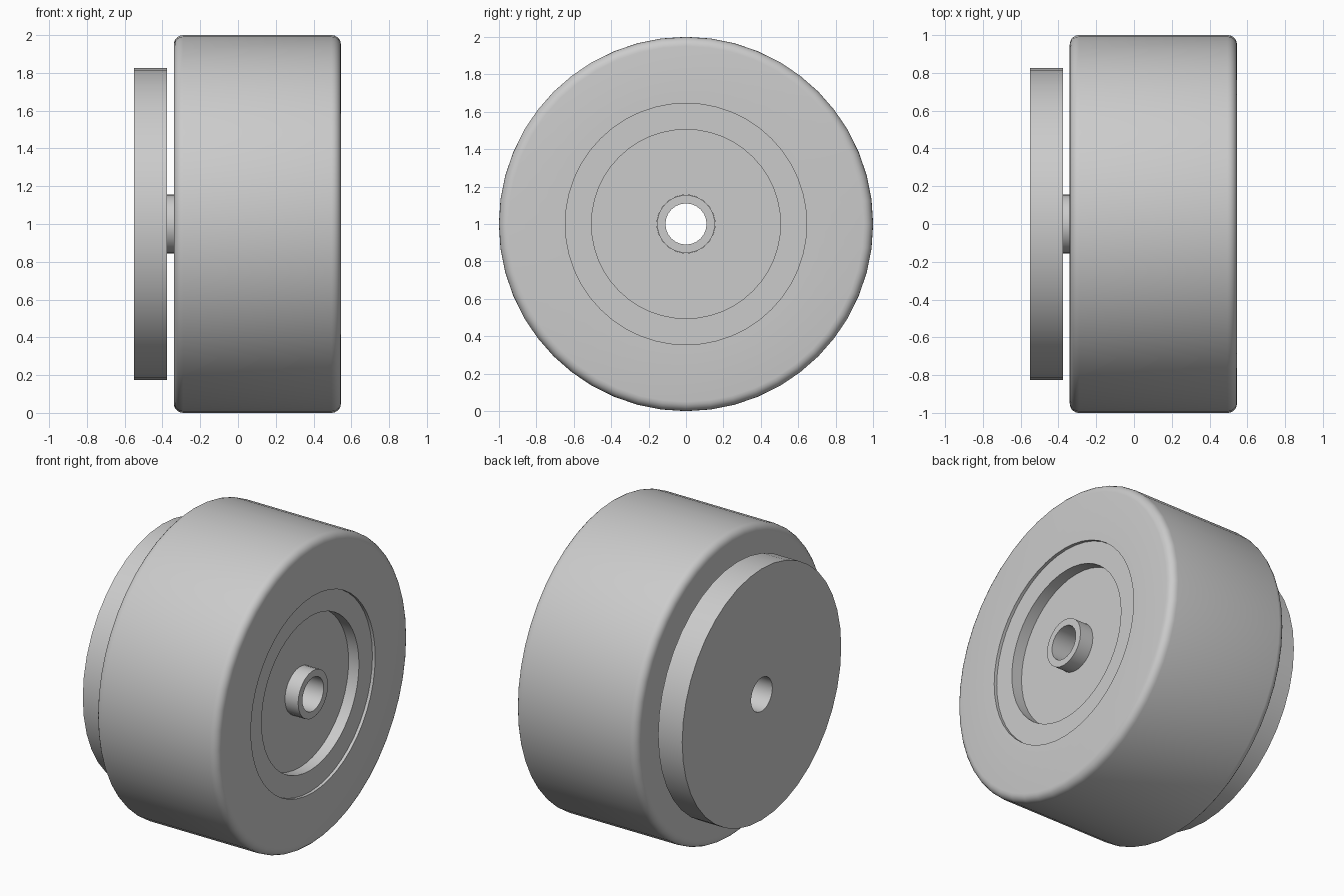
import bpy
import bmesh
import math
from mathutils import Matrix, Vector

cube = bpy.data.objects.get("Cube")
if cube:
    bpy.data.objects.remove(cube, do_unlink=True)

GREY = (0.6, 0.6, 0.6, 1.0)
grey = bpy.data.materials.new("plain grey")
grey.use_nodes = True
grey.diffuse_color = GREY
grey.node_tree.nodes["Principled BSDF"].inputs["Base Color"].default_value = GREY


def lathe(name, profile, sides):
    """Revolve a closed (x, radius) profile around the axle line."""
    bm = bmesh.new()
    rings = []
    for i in range(sides):
        turn = Matrix.Rotation(math.tau * i / sides, 3, "X")
        rings.append([bm.verts.new(turn @ Vector((x, 0, r))) for x, r in profile])
    for i, ring in enumerate(rings):
        after = rings[(i + 1) % sides]
        for j in range(len(profile)):
            k = (j + 1) % len(profile)
            bm.faces.new((ring[j], ring[k], after[k], after[j]))
    bmesh.ops.recalc_face_normals(bm, faces=bm.faces)
    mesh = bpy.data.meshes.new(name)
    bm.to_mesh(mesh)
    bm.free()
    mesh.materials.append(grey)
    obj = bpy.data.objects.new(name, mesh)
    obj.location.z = 1
    bpy.context.collection.objects.link(obj)
    bpy.ops.object.select_all(action="DESELECT")
    obj.select_set(True)
    bpy.context.view_layer.objects.active = obj
    bpy.ops.object.shade_smooth_by_angle(angle=math.radians(30))
    return obj


def arc(x, r, radius, start, steps=5):
    """Quarter-round corner for a profile."""
    angles = [math.radians(start - 90 * s / steps) for s in range(steps + 1)]
    return [(x + radius * math.cos(a), r + radius * math.sin(a)) for a in angles]


BACK, FRONT = -0.34, 0.545
BORE, SLEEVE, DISH, RIM = 0.11, 0.155, 0.505, 0.645
ROUND = 0.05

# Tyre with rounded shoulders
tyre = [(BACK, RIM)]
tyre += arc(BACK + ROUND, 1 - ROUND, ROUND, 180)
tyre += arc(FRONT - ROUND, 1 - ROUND, ROUND, 90)
tyre += [(FRONT, RIM)]
lathe("tyre", tyre, 48)

# Rim set slightly into the tyre, with a dished face
lathe("rim", [(BACK + 0.02, SLEEVE), (BACK + 0.02, RIM), (FRONT - 0.02, RIM),
              (FRONT - 0.02, DISH), (FRONT - 0.095, DISH), (FRONT - 0.095, SLEEVE)], 48)

# Axle sleeve joining rim and drive disc
DISC_BACK, DISC_FRONT = -0.55, -0.375
lathe("axle_sleeve", [(DISC_FRONT, BORE), (DISC_FRONT, SLEEVE),
                      (FRONT, SLEEVE), (FRONT, BORE)], 24)

# Drive disc on the inner side
lathe("drive_disc", [(DISC_BACK, BORE), (DISC_BACK, 0.825),
                     (DISC_FRONT, 0.825), (DISC_FRONT, BORE)], 40)
